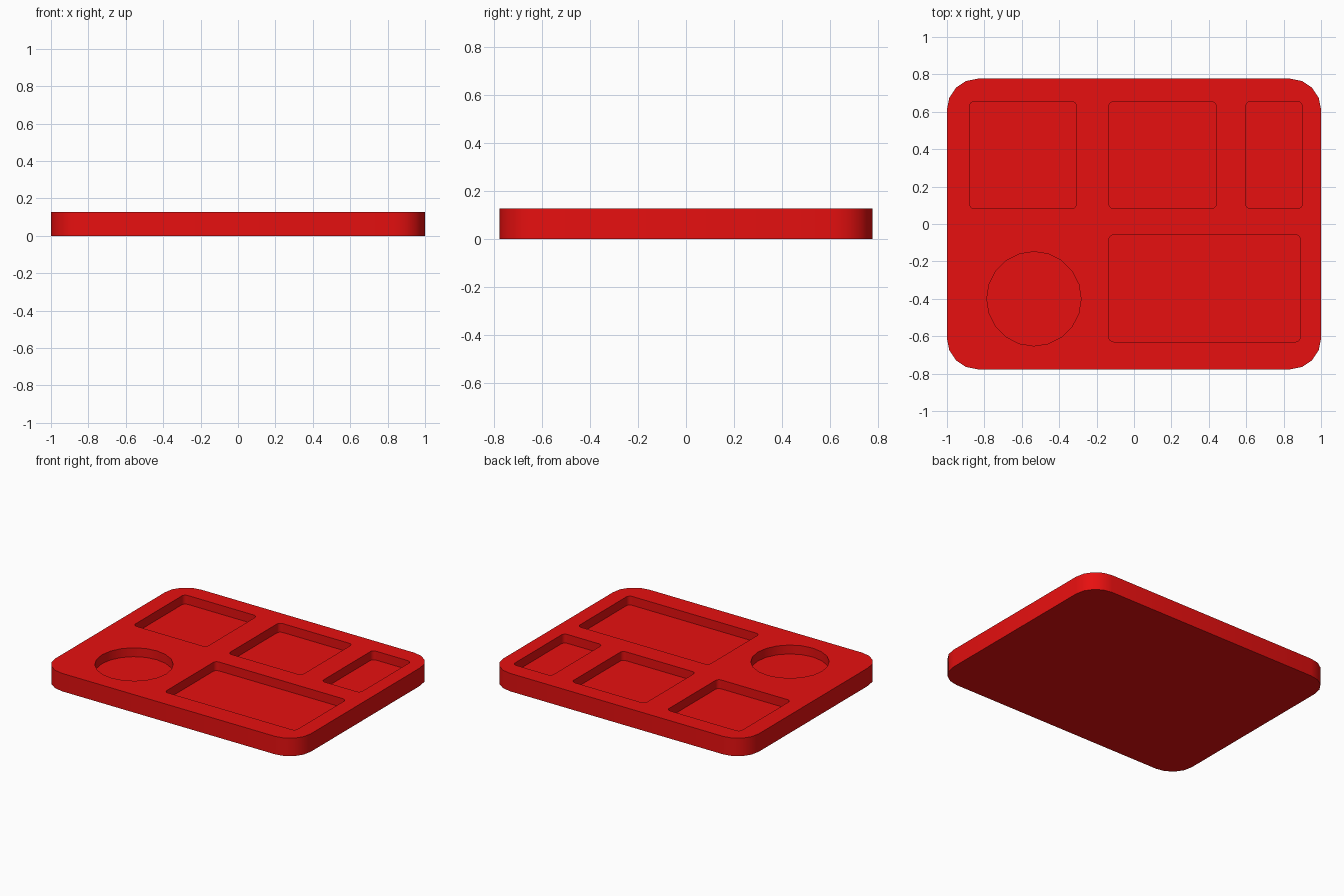
import bpy, bmesh, math

if "Cube" in bpy.data.objects:
    bpy.data.objects.remove(bpy.data.objects["Cube"])

HEIGHT = 0.127
FLOOR = 0.064   # height of the pocket floors

red = bpy.data.materials.new("red plastic")
red.diffuse_color = (0.8, 0.005, 0.005, 1)
red.use_nodes = True
red.node_tree.nodes["Principled BSDF"].inputs["Base Color"].default_value = red.diffuse_color


def rounded_rect(x0, x1, y0, y1, r, seg=4):
    """Counter-clockwise outline with rounded corners."""
    corners = [(x1 - r, y1 - r), (x0 + r, y1 - r), (x0 + r, y0 + r), (x1 - r, y0 + r)]
    return [(cx + r * math.cos(math.pi / 2 * (q + i / seg)),
             cy + r * math.sin(math.pi / 2 * (q + i / seg)))
            for q, (cx, cy) in enumerate(corners) for i in range(seg + 1)]


def circle(cx, cy, r, n):
    return [(cx + r * math.cos(2 * math.pi * i / n), cy + r * math.sin(2 * math.pi * i / n))
            for i in range(n)]


def prisms(name, outlines, z0, z1):
    """One object made of outlines extruded from z0 to z1."""
    bm = bmesh.new()
    for pts in outlines:
        low = [bm.verts.new((x, y, z0)) for x, y in pts]
        top = [bm.verts.new((x, y, z1)) for x, y in pts]
        bm.faces.new(low[::-1])
        bm.faces.new(top)
        for i in range(len(pts)):
            j = (i + 1) % len(pts)
            bm.faces.new((low[i], low[j], top[j], top[i]))
    mesh = bpy.data.meshes.new(name)
    bm.to_mesh(mesh)
    bm.free()
    mesh.materials.append(red)
    ob = bpy.data.objects.new(name, mesh)
    bpy.context.collection.objects.link(ob)
    return ob


# Tray slab
tray = prisms("food_tray", [rounded_rect(-1, 1, -0.777, 0.777, 0.165)], 0, HEIGHT)

# Compartments: three along the back, one wide and one round in front
pockets = [rounded_rect(x0, x1, y0, y1, 0.027) for x0, x1, y0, y1 in (
    (-0.88, -0.307, 0.082, 0.655),
    (-0.135, 0.44, 0.082, 0.655),
    (0.597, 0.9, 0.082, 0.655),
    (-0.135, 0.89, -0.63, -0.058))]
pockets.append(circle(-0.535, -0.4, 0.252, 20))
cutter = prisms("pocket_cutter", pockets, FLOOR, HEIGHT + 0.1)
cutter.hide_render = True

# Cut the compartments, then drop the cutter
mod = tray.modifiers.new("pockets", 'BOOLEAN')
mod.operation = 'DIFFERENCE'
mod.solver = 'EXACT'
mod.object = cutter
bpy.context.view_layer.objects.active = tray
tray.select_set(True)
bpy.ops.object.modifier_apply(modifier=mod.name)
bpy.data.objects.remove(cutter)
bpy.ops.object.shade_smooth_by_angle(angle=math.radians(35))
